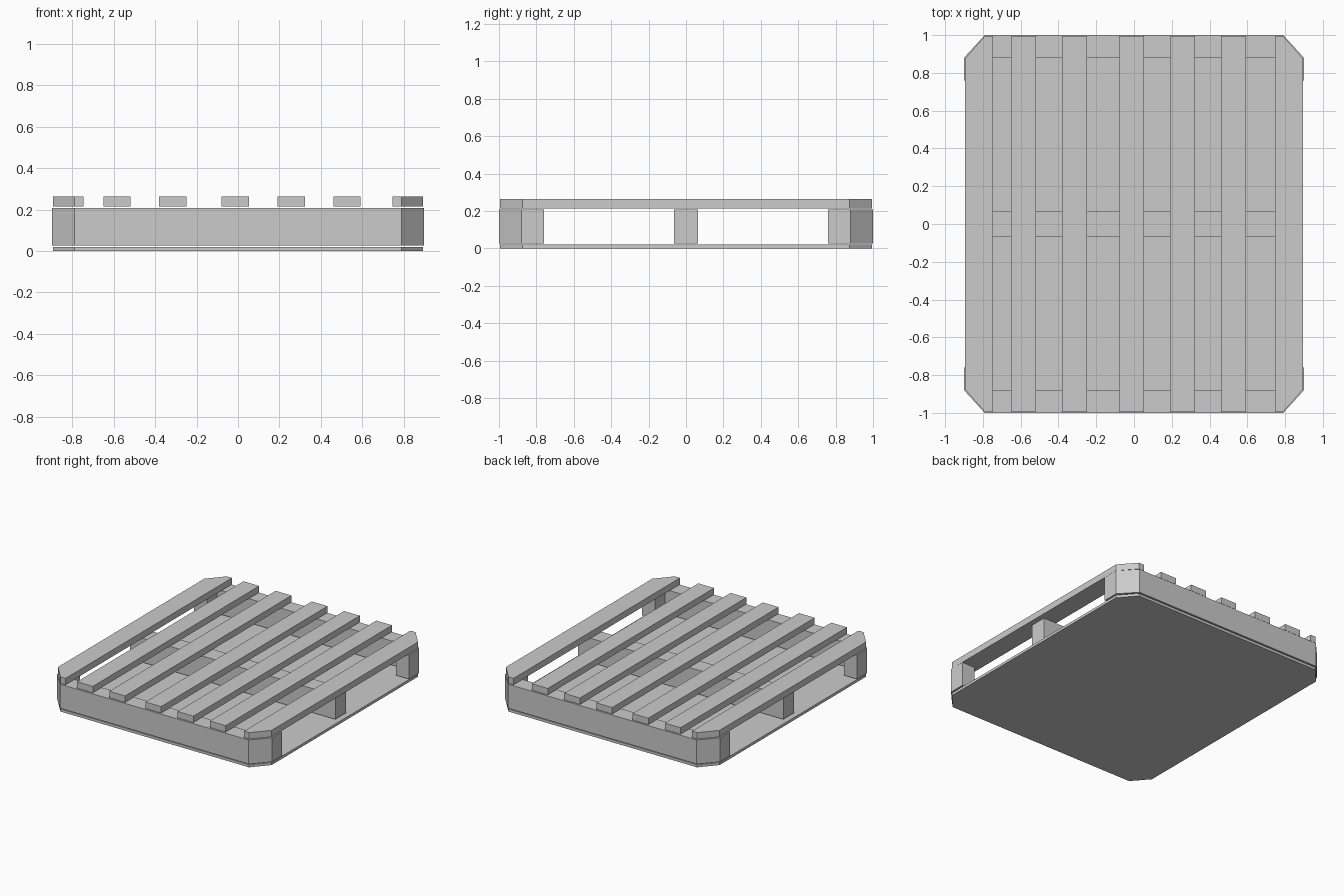
import bpy
import bmesh

cube = bpy.data.objects.get("Cube")
if cube:
    bpy.data.objects.remove(cube, do_unlink=True)

grey = bpy.data.materials.new("plain grey")
grey.use_nodes = True
colour = (0.6, 0.6, 0.6, 1)
grey.diffuse_color = colour
grey.node_tree.nodes["Principled BSDF"].inputs["Base Color"].default_value = colour


def prism(name, outline, bottom, top):
    """Extrude a flat outline, given in plan, from bottom to top."""
    bm = bmesh.new()
    face = bm.faces.new([bm.verts.new((x, y, bottom)) for x, y in outline])
    extruded = bmesh.ops.extrude_face_region(bm, geom=[face])["geom"]
    verts = [v for v in extruded if isinstance(v, bmesh.types.BMVert)]
    bmesh.ops.translate(bm, verts=verts, vec=(0, 0, top - bottom))
    bmesh.ops.recalc_face_normals(bm, faces=bm.faces)
    mesh = bpy.data.meshes.new(name)
    bm.to_mesh(mesh)
    bm.free()
    mesh.materials.append(grey)
    obj = bpy.data.objects.new(name, mesh)
    bpy.context.collection.objects.link(obj)
    return obj


def box(name, x0, x1, y, bottom, top):
    return prism(name, [(x0, -y), (x1, -y), (x1, y), (x0, y)], bottom, top)


W, L = 0.895, 0.995      # half width and length of the deck
CX, CY = 0.79, 0.875     # where the corner cuts begin

# Base sheet with cut corners
base_half = [(W, -CY), (W, CY), (CX, L), (-CX, L)]
prism("base_sheet", base_half + [(-x, -y) for x, y in base_half], 0, 0.02)

# End beams, each with a short return leg at both cut corners
beam_half = [(CX, 1), (0.9, 0.88), (0.9, 0.76), (CX, 0.76), (CX, 0.88)]
beam = beam_half + [(-x, y) for x, y in reversed(beam_half)]
for name, side in (("front_beam", -1), ("back_beam", 1)):
    prism(name, [(x, side * y) for x, y in beam], 0.027, 0.209)

# Middle beam
box("middle_beam", -0.86, 0.86, 0.065, 0.027, 0.209)

# Inner deck slats
for i, x in enumerate((-0.585, -0.315, -0.013, 0.257, 0.527)):
    box(f"deck_slat_{i + 1}", x - 0.066, x + 0.066, L, 0.214, 0.263)

# Outer deck slats with cut corners
edge = [(0.747, -L), (CX, -L), (W, -CY), (W, CY), (CX, L), (0.747, L)]
for name, side in (("right_edge_slat", -1), ("left_edge_slat", 1)):
    prism(name, [(side * x, y) for x, y in edge], 0.214, 0.263)
